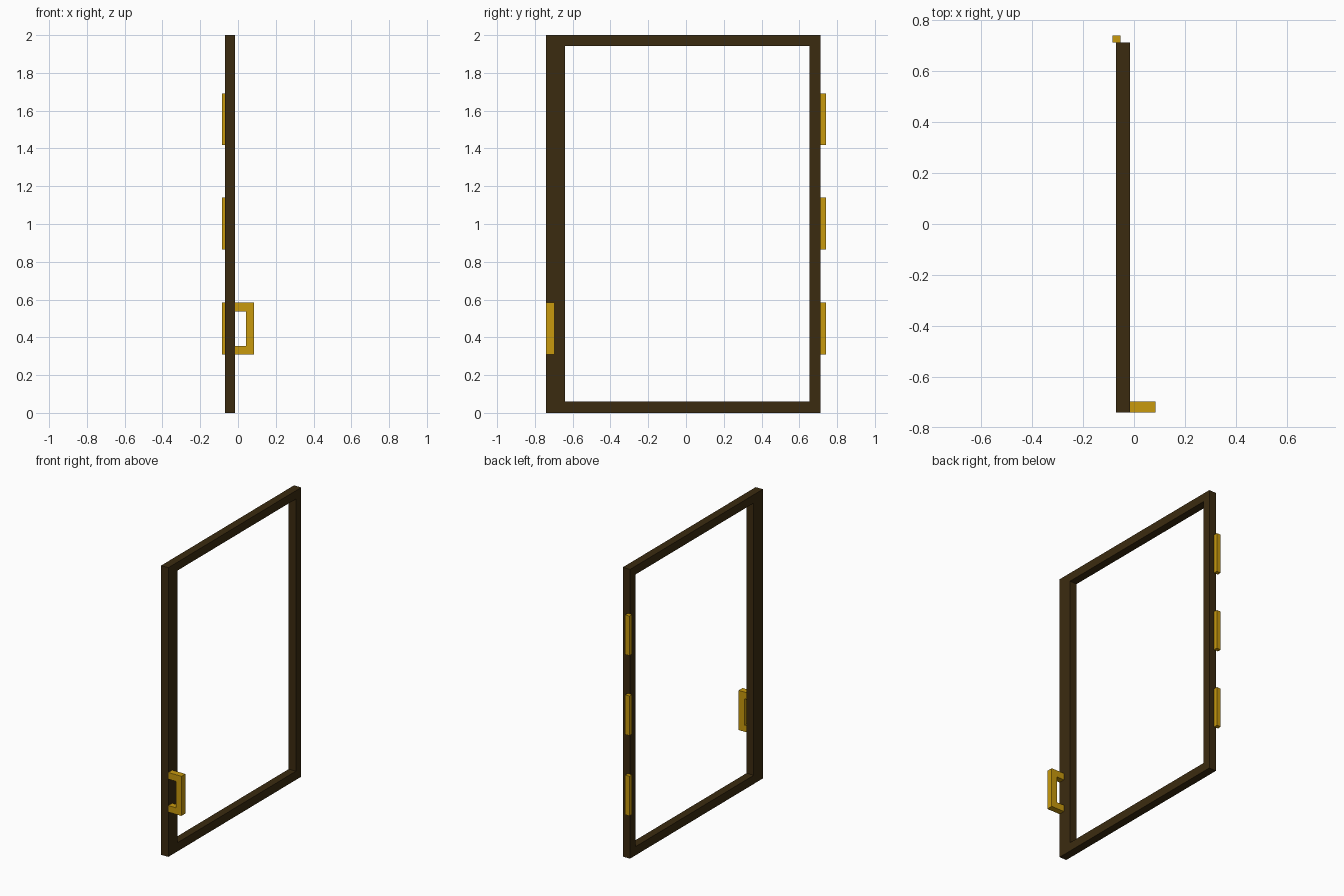
import bpy, bmesh

if "Cube" in bpy.data.objects:
    bpy.data.objects.remove(bpy.data.objects["Cube"])


def material(name, rgb):
    m = bpy.data.materials.new(name)
    m.diffuse_color = (*rgb, 1.0)
    m.use_nodes = True
    m.node_tree.nodes["Principled BSDF"].inputs["Base Color"].default_value = m.diffuse_color
    return m


BROWN = material("dark_brown", (0.044, 0.024, 0.005))
GOLD = material("gold", (0.58, 0.32, 0.004))


def finish(name, bm, mat):
    bmesh.ops.recalc_face_normals(bm, faces=bm.faces)
    me = bpy.data.meshes.new(name)
    bm.to_mesh(me)
    bm.free()
    me.materials.append(mat)
    ob = bpy.data.objects.new(name, me)
    bpy.context.collection.objects.link(ob)
    return ob


def box(name, lo, hi, mat):
    bm = bmesh.new()
    bmesh.ops.create_cube(bm, size=1)
    for v in bm.verts:
        v.co = [(a + b) / 2 + c * (b - a) for a, b, c in zip(lo, hi, v.co)]
    return finish(name, bm, mat)


def rect(a0, b0, a1, b1):
    return [(a0, b0), (a1, b0), (a1, b1), (a0, b1)]


# Door frame: ring between outer and inner rectangles (y, z), extruded along x
X0, X1 = -0.07, -0.015
bm = bmesh.new()
outer = [bm.verts.new((X0, y, z)) for y, z in rect(-0.74, 0, 0.712, 2)]
inner = [bm.verts.new((X0, y, z)) for y, z in rect(-0.64, 0.06, 0.654, 1.942)]
for i in range(4):
    j = (i + 1) % 4
    bm.faces.new((outer[i], outer[j], inner[j], inner[i]))
ext = bmesh.ops.extrude_face_region(bm, geom=bm.faces[:])
for v in ext["geom"]:
    if isinstance(v, bmesh.types.BMVert):
        v.co.x = X1
finish("door_frame", bm, BROWN)

# Handle: C-shaped profile (x, z), extruded along y
profile = [(X1, 0.31), (0.085, 0.31), (0.085, 0.584), (X1, 0.584),
           (X1, 0.538), (0.042, 0.538), (0.042, 0.355), (X1, 0.355)]
bm = bmesh.new()
face = bm.faces.new([bm.verts.new((x, -0.74, z)) for x, z in profile])
ext = bmesh.ops.extrude_face_region(bm, geom=[face])
for v in ext["geom"]:
    if isinstance(v, bmesh.types.BMVert):
        v.co.y = -0.697
finish("handle", bm, GOLD)

# Three hinges on the back edge
for i, z in enumerate((0.31, 0.865, 1.418)):
    box(f"hinge_{i + 1}", (-0.085, 0.712, z), (-0.053, 0.74, z + 0.274), GOLD)
